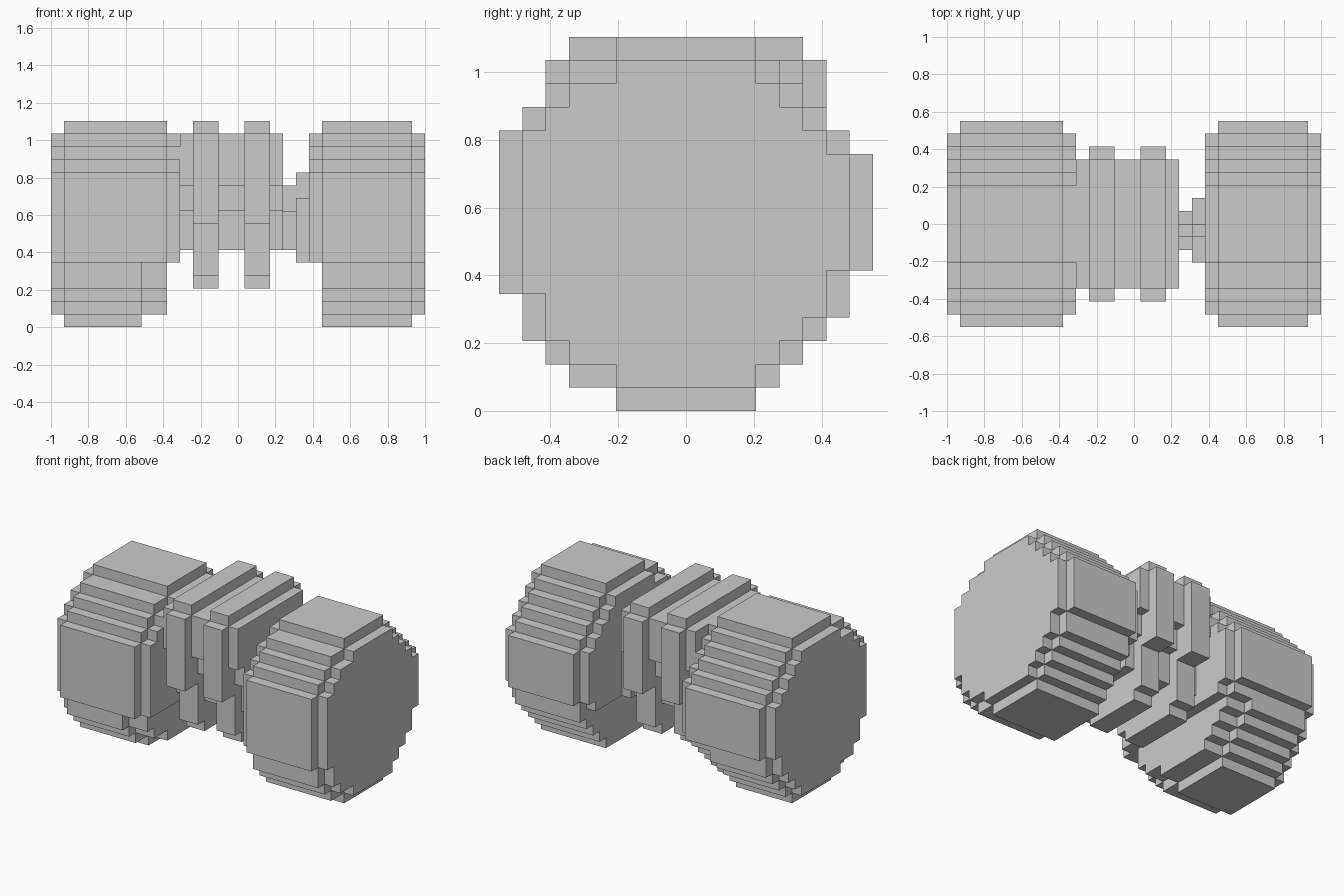
import bpy
import bmesh

cube = bpy.data.objects.get("Cube")
if cube:
    bpy.data.objects.remove(cube)

UNIT = 2 / 29          # one block of the stepped design
HALF_LENGTH = 1.0
HALF_DEPTH = 8 * UNIT

grey = bpy.data.materials.new("plain_grey")
grey.use_nodes = True
colour = (0.6, 0.6, 0.6, 1.0)
grey.diffuse_color = colour
grey.node_tree.nodes["Principled BSDF"].inputs["Base Color"].default_value = colour


def stepped_slab(name, x_start, x_end, bottom, rows):
    """Extrude a stepped outline along x; each row is (top, front, back) in blocks."""
    front_side, back_side = [], []
    level = bottom
    for top, front, back in rows:
        front_side += [(front, level), (front, top)]
        back_side += [(back, level), (back, top)]
        level = top
    outline = []
    for point in back_side + front_side[::-1]:
        if not outline or point != outline[-1]:
            outline.append(point)

    bm = bmesh.new()
    verts = [bm.verts.new((x_start * UNIT - HALF_LENGTH, y * UNIT - HALF_DEPTH, z * UNIT))
             for y, z in outline]
    face = bm.faces.new(verts)
    extruded = bmesh.ops.extrude_face_region(bm, geom=[face])
    moved = [item for item in extruded["geom"] if isinstance(item, bmesh.types.BMVert)]
    bmesh.ops.translate(bm, verts=moved, vec=((x_end - x_start) * UNIT, 0, 0))
    bmesh.ops.recalc_face_normals(bm, faces=bm.faces)

    mesh = bpy.data.meshes.new(name)
    bm.to_mesh(mesh)
    bm.free()
    mesh.materials.append(grey)
    part = bpy.data.objects.new(name, mesh)
    bpy.context.collection.objects.link(part)
    return part


# Cross-sections, listed from the bottom up; caps are one block smaller all round
body_low = [(1, 5, 11), (2, 3, 12), (3, 2, 13), (4, 1, 14), (5, 1, 15)]
body_high = [(6, 0, 15), (11, 0, 16), (12, 0, 15), (13, 1, 14),
             (14, 2, 13), (15, 3, 12), (16, 5, 11)]
cap_low = [(2, 5, 11), (3, 3, 12), (4, 2, 13), (5, 2, 14)]
cap_high = [(6, 1, 14), (11, 1, 15), (12, 1, 14), (13, 2, 13),
            (14, 3, 12), (15, 5, 11)]
grip_rows = [(9, 5, 11), (11, 4, 12), (15, 3, 13)]
ring_rows = [(4, 5, 11), (8, 4, 12), (15, 2, 14), (16, 3, 13)]

# Weight on the right: outer cap, body, shoulder with a smaller foot, inner cap
stepped_slab("right_weight_cap", 0, 1, 1, cap_low + cap_high)
stepped_slab("right_weight_body", 1, 7, 0, body_low + body_high)
stepped_slab("right_weight_shoulder", 7, 9, 1, cap_low + body_high)
stepped_slab("right_weight_inner_cap", 9, 10, 5, cap_high)

# Weight on the left
stepped_slab("left_weight_cap", 28, 29, 1, cap_low + cap_high)
stepped_slab("left_weight_body", 21, 28, 0, body_low + body_high)
stepped_slab("left_weight_inner_cap", 20, 21, 5, cap_high)

# Grip with two raised rings
for name, start, end in (("right", 10, 11), ("middle", 13, 15), ("left", 17, 18)):
    stepped_slab(name + "_grip", start, end, 6, grip_rows)
for name, start in (("right", 11), ("left", 15)):
    stepped_slab(name + "_grip_ring", start, start + 2, 3, ring_rows)

# Thin neck joining the grip to the left weight
stepped_slab("neck", 18, 19, 6, [(9, 6, 9), (11, 7, 8)])
stepped_slab("neck_collar", 19, 20, 5, [(10, 5, 10), (12, 7, 8)])
